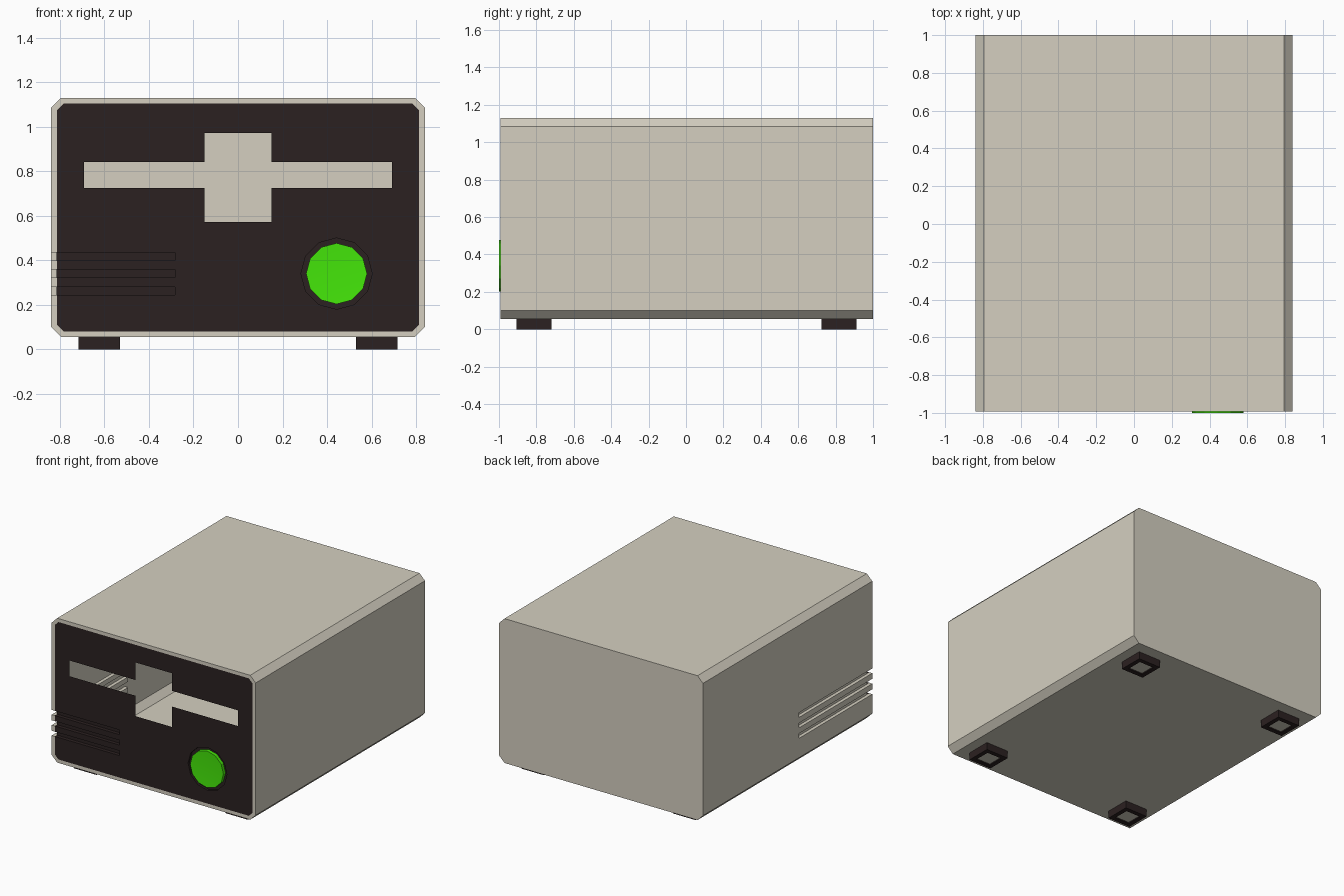
import bpy, bmesh, math

if "Cube" in bpy.data.objects:
    bpy.data.objects.remove(bpy.data.objects["Cube"])


def material(name, rgb):
    m = bpy.data.materials.new(name)
    m.diffuse_color = (*rgb, 1)
    m.use_nodes = True
    m.node_tree.nodes["Principled BSDF"].inputs["Base Color"].default_value = m.diffuse_color
    return m


BEIGE = material("warm_grey", (0.66, 0.625, 0.53))
DARK = material("dark_brown", (0.024, 0.015, 0.015))
GREEN = material("bright_green", (0.06, 0.82, 0.003))


def add_object(name, bm, mats):
    bmesh.ops.recalc_face_normals(bm, faces=bm.faces[:])
    me = bpy.data.meshes.new(name)
    bm.to_mesh(me)
    bm.free()
    for m in mats:
        me.materials.append(m)
    ob = bpy.data.objects.new(name, me)
    bpy.context.scene.collection.objects.link(ob)
    return ob


def prism(bm, pts, y0, y1):
    """Extrude an (x, z) outline from y0 to y1; returns the y0 face."""
    a = [bm.verts.new((x, y0, z)) for x, z in pts]
    b = [bm.verts.new((x, y1, z)) for x, z in pts]
    front = bm.faces.new(a)
    bm.faces.new(b[::-1])
    n = len(pts)
    for i in range(n):
        j = (i + 1) % n
        bm.faces.new((a[j], a[i], b[i], b[j]))
    return front


def rect(x0, x1, z0, z1):
    return [(x0, z0), (x1, z0), (x1, z1), (x0, z1)]


def circle(cx, cz, r, n):
    return [(cx + r * math.cos(2 * math.pi * i / n),
             cz + r * math.sin(2 * math.pi * i / n)) for i in range(n)]


# Case: long chamfered box with an inset dark front panel
FRONT, W, Z0, Z1, C = -0.992, 0.84, 0.055, 1.13, 0.045
outline = [(-W + C, Z0), (W - C, Z0), (W, Z0 + C), (W, Z1 - C),
           (W - C, Z1), (-W + C, Z1), (-W, Z1 - C), (-W, Z0 + C)]
bm = bmesh.new()
panel = prism(bm, outline, FRONT, 1.0)
bmesh.ops.recalc_face_normals(bm, faces=bm.faces[:])
bmesh.ops.inset_region(bm, faces=[panel], thickness=0.028)
case = add_object("case", bm, [BEIGE, DARK])

# Cutters: vent grooves round the left corner, cross slot, button recess
cutters = []


def cutter(name, shapes):
    b = bmesh.new()
    for pts, y0, y1 in shapes:
        prism(b, pts, y0, y1)
    ob = add_object(name, b, [])
    ob.hide_render = True
    cutters.append(ob)


VENTS = [(0.244, 0.280), (0.322, 0.358), (0.400, 0.435)]
cutter("side_vent_cutter", [(rect(-0.9, -0.815, a, b), -1.1, -0.13) for a, b in VENTS])
cutter("front_vent_cutter", [(rect(-0.92, -0.283, a, b), -1.12, -0.965) for a, b in VENTS])
cross = [(-0.693, 0.725), (-0.15, 0.725), (-0.15, 0.573), (0.15, 0.573),
         (0.15, 0.725), (0.693, 0.725), (0.693, 0.842), (0.15, 0.842),
         (0.15, 0.973), (-0.15, 0.973), (-0.15, 0.842), (-0.693, 0.842)]
cutter("slot_cutter", [(cross, -1.1, -0.9)])
cutter("button_recess_cutter", [(circle(0.443, 0.34, 0.16, 12), -1.1, -0.975)])

for c in cutters:
    mod = case.modifiers.new(c.name, 'BOOLEAN')
    mod.operation = 'DIFFERENCE'
    mod.solver = 'EXACT'
    mod.object = c
bpy.context.view_layer.update()
cut = bpy.data.meshes.new_from_object(
    case.evaluated_get(bpy.context.evaluated_depsgraph_get()))
case.modifiers.clear()
case.data = cut
for c in cutters:
    bpy.data.objects.remove(c)
cut.materials.clear()
cut.materials.append(BEIGE)
cut.materials.append(DARK)

# Open the slot into the hollow case; darken the front panel and its recesses
bm = bmesh.new()
bm.from_mesh(cut)
doomed = []
for f in bm.faces:
    f.material_index = 0
    p = f.calc_center_median()
    if -0.985 < p.y < -0.89 and 0.56 < p.z < 0.98 and abs(p.x) < 0.7:
        doomed.append(f)
    elif p.y > -0.955:
        continue
    elif max(v.co.y for v in f.verts) < FRONT + 0.001:
        # flat front: anything not touching the outer outline is panel
        if not any(abs(v.co.x) > W - 0.005 or v.co.z < Z0 + 0.005 or
                   v.co.z > Z1 - 0.005 for v in f.verts):
            f.material_index = 1
    elif abs(p.x) < 0.8 and 0.1 < p.z < 0.56:
        f.material_index = 1
bmesh.ops.delete(bm, geom=doomed, context='FACES')
bm.to_mesh(cut)
bm.free()

# Round green button with a slightly dished face
bm = bmesh.new()
cap = prism(bm, circle(0.443, 0.34, 0.137, 12), -1.0, -0.975)
for v in bmesh.ops.poke(bm, faces=[cap])["verts"]:
    v.co.y += 0.006
button = add_object("button", bm, [GREEN])
for p in button.data.polygons:
    p.use_smooth = len(p.vertices) == 3

# Four square feet: dark frame around a grey pad
for sx, side in ((-1, "left"), (1, "right")):
    for y, end in ((-0.812, "front"), (0.818, "back")):
        bm = bmesh.new()
        rings = []
        for h, z in ((0.093, Z0), (0.093, 0), (0.06, 0), (0.06, 0.008)):
            rings.append([bm.verts.new((sx * 0.624 + h * i, y + h * j, z))
                          for i, j in ((-1, -1), (1, -1), (1, 1), (-1, 1))])
        for a, b in zip(rings, rings[1:]):
            for i in range(4):
                j = (i + 1) % 4
                bm.faces.new((a[i], a[j], b[j], b[i]))
        bm.faces.new(rings[0])
        bm.faces.new(rings[-1]).material_index = 1
        add_object(f"{end}_{side}_foot", bm, [DARK, BEIGE])
